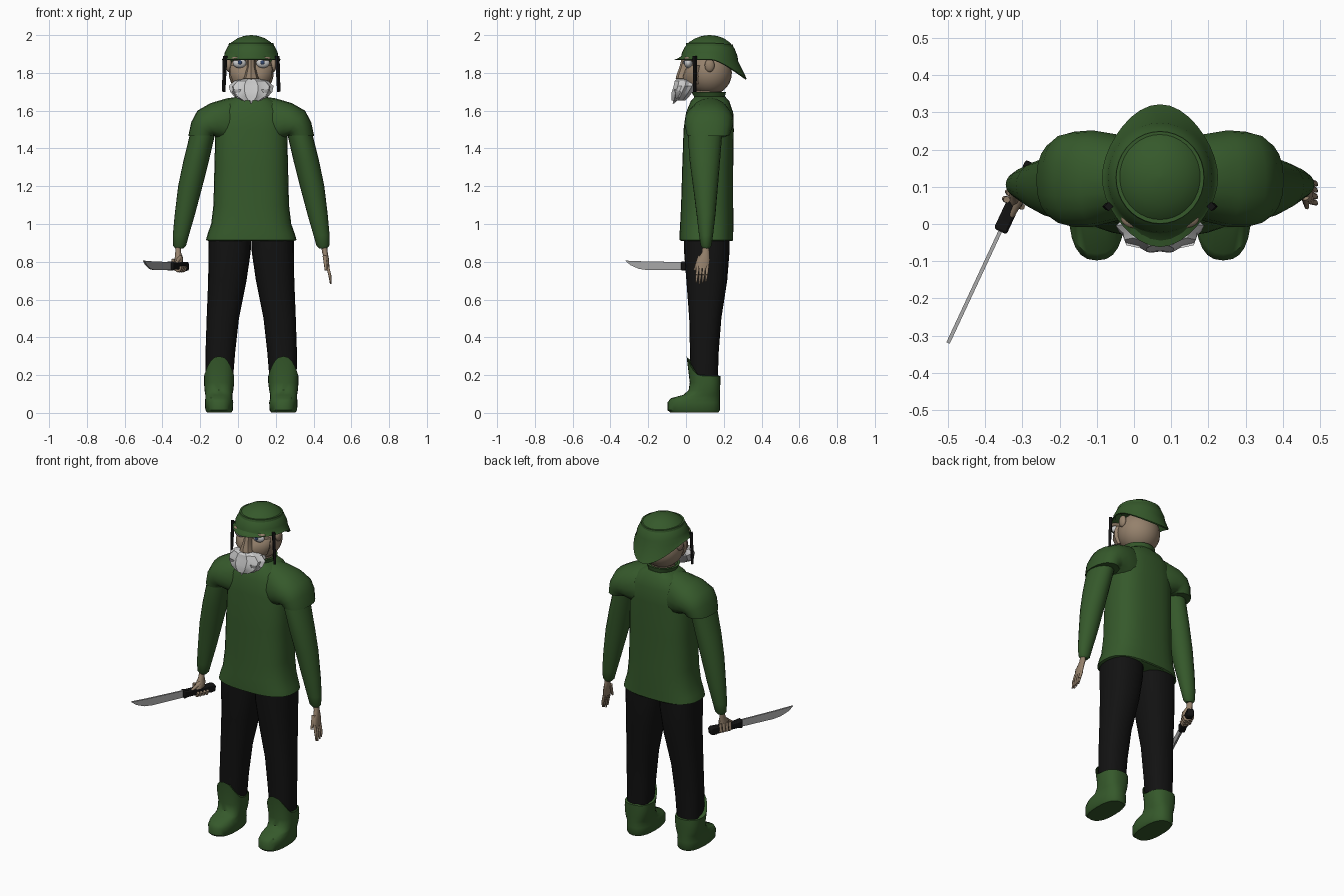
import bpy, bmesh, math
from mathutils import Vector

CX = 0.07  # the body's centre line


def material(name, rgb):
    m = bpy.data.materials.new(name)
    m.diffuse_color = (*rgb, 1)
    return m


GREEN = material("green_cloth", (0.036, 0.1, 0.024))
BLACK = material("black", (0.006, 0.006, 0.006))
SKIN = material("skin", (0.3, 0.22, 0.15))
WHITE = material("white", (0.85, 0.85, 0.85))
BLUE = material("iris", (0.03, 0.06, 0.15))
STEEL = material("steel", (0.4, 0.4, 0.4))


def finish(name, bm, mat, angle=40):
    bmesh.ops.recalc_face_normals(bm, faces=bm.faces)
    me = bpy.data.meshes.new(name)
    bm.to_mesh(me)
    bm.free()
    me.materials.append(mat)
    me.polygons.foreach_set("use_smooth", [True] * len(me.polygons))
    me.set_sharp_from_angle(angle=math.radians(angle))
    ob = bpy.data.objects.new(name, me)
    bpy.context.collection.objects.link(ob)
    return ob


def skin(name, rows, mat, caps=(True, True), angle=40):
    """Bridge closed rows of points into a tube."""
    bm = bmesh.new()
    vs = [[bm.verts.new(p) for p in row] for row in rows]
    n = len(rows[0])
    for a, b in zip(vs, vs[1:]):
        for i in range(n):
            j = (i + 1) % n
            bm.faces.new((a[i], a[j], b[j], b[i]))
    if caps[0]:
        bm.faces.new(vs[0])
    if caps[1]:
        bm.faces.new(vs[-1])
    return finish(name, bm, mat, angle)


def loft(name, rings, mat, side=1, n=20, p=1.0, flute=0, angle=40, peak=0):
    """Each ring: inner (dx, z), outer (dx, z), y centre, y radius."""
    rows = []
    for k, (xa, za, xb, zb, yc, ry) in enumerate(rings):
        row = []
        for i in range(n):
            a = math.tau * i / n
            c, s = math.cos(a), math.sin(a)
            c, s = (math.copysign(abs(v) ** p, v) for v in (c, s))
            f = 1 + flute * (-1) ** i
            x = (xa + xb) / 2 + (xb - xa) / 2 * c * f
            z = (za + zb) / 2 + (zb - za) / 2 * c
            if k == len(rings) - 1:
                z += peak * max(0, -s) ** 2.5
            row.append((CX + side * x, yc + ry * s * f, z))
        rows.append(row)
    return skin(name, rows, mat, angle=angle)


def column(name, rings, mat, **kw):
    """Loft centred on the body: half width, z, y centre, y radius."""
    return loft(name, [(-w, z, w, z, yc, ry) for w, z, yc, ry in rings], mat, **kw)


def rod(name, a, b, ra, rb, mat, n=8):
    a, b = Vector(a), Vector(b)
    q = (b - a).to_track_quat('Z', 'Y')
    rows = [[o + q @ Vector((r * math.cos(math.tau * i / n), r * math.sin(math.tau * i / n), 0))
             for i in range(n)] for o, r in ((a, ra), (b, rb))]
    return skin(name, rows, mat, angle=60)


def ball(name, loc, size, mat):
    bm = bmesh.new()
    bmesh.ops.create_uvsphere(bm, u_segments=24, v_segments=14, radius=1)
    for v in bm.verts:
        v.co = Vector(loc) + Vector([c * s for c, s in zip(v.co, size)])
    return finish(name, bm, mat, 60)


# Shirt, collar, neck
column("shirt", [(.225, .91, .11, .135), (.24, .915, .108, .142), (.23, .95, .108, .142),
                 (.212, 1.0, .11, .141), (.2, 1.1, .112, .138), (.195, 1.3, .115, .135),
                 (.19, 1.5, .12, .133), (.175, 1.59, .125, .125), (.125, 1.65, .127, .102),
                 (.08, 1.675, .127, .08)], GREEN, n=28, p=.75)
column("collar", [(.07, 1.64, .125, .075), (.08, 1.67, .125, .08), (.095, 1.70, .12, .092),
                  (.08, 1.70, .12, .078), (.07, 1.67, .12, .07)], GREEN)
column("neck", [(.065, 1.62, .12, .065), (.068, 1.76, .12, .068)], SKIN)

for s, tag in ((-1, "right"), (1, "left")):
    # Shoulder and sleeve
    loft(tag + "_shoulder", [(.0, 1.42, .06, 1.675, .127, .085), (.09, 1.42, .13, 1.665, .125, .115),
                             (.15, 1.44, .215, 1.64, .122, .13), (.18, 1.455, .285, 1.60, .12, .128),
                             (.188, 1.465, .317, 1.54, .12, .122), (.188, 1.468, .333, 1.467, .118, .112)],
         GREEN, s, p=.9)
    loft(tag + "_sleeve", [(.18, 1.53, .31, 1.53, .105, .09), (.195, 1.46, .328, 1.46, .1, .09),
                           (.225, 1.33, .36, 1.33, .1, .08), (.258, 1.2, .387, 1.2, .103, .066),
                           (.298, 1.05, .405, 1.05, .106, .05), (.33, .94, .415, .94, .106, .037),
                           (.345, .885, .413, .885, .106, .028), (.36, .87, .402, .87, .106, .018)], GREEN, s)
    # Trouser leg
    loft(tag + "_trouser_leg", [(.0, .93, .225, .93, .11, .122), (.003, .85, .226, .85, .11, .12),
                                (.025, .7, .228, .7, .11, .108), (.065, .5, .236, .5, .102, .085),
                                (.085, .32, .242, .32, .097, .076), (.1, .14, .24, .14, .097, .07)],
         BLACK, s, p=.85)
    # Boot with raised front flap
    loft(tag + "_boot", [(x1, z, x2, z, (y1 + y2) / 2, (y2 - y1) / 2) for x1, x2, z, y1, y2 in (
        (.105, .235, .003, -.085, .172), (.097, .243, .015, -.098, .18), (.095, .245, .055, -.098, .18),
        (.1, .243, .078, -.08, .18), (.1, .243, .095, -.015, .18), (.095, .247, .12, .014, .18),
        (.09, .25, .16, .02, .182), (.09, .25, .195, .003, .182))], GREEN, s, n=24, p=.8, peak=.105)
    # Chin strap, ear, eye
    rod(tag + "_strap", (CX + s * .138, .047, 1.89), (CX + s * .146, .047, 1.70), .012, .009, BLACK, 4)
    ball(tag + "_ear", (CX + s * .118, .125, 1.84), (.016, .026, .035), SKIN)
    ball(tag + "_eye", (CX + s * .062, .012, 1.853), (.036, .022, .027), WHITE)
    ball(tag + "_iris", (CX + s * .06, -.008, 1.855), (.011, .006, .011), BLUE)
    ball(tag + "_eyelid", (CX + s * .063, .016, 1.875), (.042, .028, .014), SKIN)

# Head and face
ball("head", (CX, .125, 1.80), (.119, .118, .118), SKIN)
column("cheeks", [(.09, 1.74, .05, .06), (.108, 1.78, .045, .068), (.112, 1.82, .05, .055),
                  (.108, 1.84, .06, .045)], SKIN, n=12)
column("nose", [(.022, 1.755, -.005, .03), (.042, 1.77, -.012, .043), (.034, 1.79, -.01, .04),
                (.022, 1.83, -.0, .035), (.022, 1.875, .012, .035)], SKIN, n=8)

# Beard with pointed tufts
column("beard", [(.05, 1.767, -.0, .05), (.085, 1.757, -.0, .06), (.112, 1.73, -.005, .06),
                 (.105, 1.70, -.02, .055), (.085, 1.675, -.03, .046), (.05, 1.655, -.04, .036)],
       WHITE, n=20, flute=.06, angle=25)
for i, z in zip(range(-2, 3), (1.665, 1.65, 1.637, 1.65, 1.665)):
    x = CX + i * .036
    rod("beard_tuft", (x * .95 + CX * .05, -.035, 1.70), (x, -.068 + .008 * abs(i), z), .034, .003, WHITE, 6)

# Helmet: dome flaring into a brim that drops at the back
N = 36
rows = []
for t in (2, 15, 30, 45, 60, 75, 88):
    r, h = math.sin(math.radians(t)), math.cos(math.radians(t))
    row = []
    for i in range(N):
        c, s = math.cos(math.tau * i / N), math.sin(math.tau * i / N)
        back = max(0, s) ** 2
        row.append((CX + .145 * r * c, .125 + .152 * r * s, 1.875 + .125 * h - .02 * back * r ** 6))
    rows.append(row)
for k, up in ((1, 0), (.96, -.003)):
    row = []
    for i in range(N):
        c, s = math.cos(math.tau * i / N), math.sin(math.tau * i / N)
        back, front = max(0, s) ** 1.8, max(0, -s) ** 3
        row.append((CX + .156 * c * k, .125 + (.155 + .042 * back + .032 * front) * s * k,
                    1.872 - .104 * back + up))
    rows.append(row)
rows.append([(CX + (x - CX) * .88, .125 + (y - .125) * .88, z + .02) for x, y, z in rows[6]])
rows.append([(CX + (x - CX) * .94, .125 + (y - .125) * .94, z + .02) for x, y, z in rows[4]])
skin("helmet", rows, GREEN, angle=50)

# Open left hand
loft("left_palm", [(.37, .89, .402, .89, .105, .017), (.375, .85, .405, .85, .104, .02),
                   (.388, .81, .412, .81, .092, .034), (.396, .765, .414, .765, .086, .034)], SKIN, n=12)
for i in range(4):
    y = .062 + i * .017
    rod("left_finger", (CX + .404, y, .775), (CX + .416, y - .004, .73), .0085, .008, SKIN)
    rod("left_fingertip", (CX + .416, y - .004, .73), (CX + .421, y - .008, .682 + .007 * abs(i - 1)),
        .008, .004, SKIN)
rod("left_thumb", (CX + .39, .075, .83), (CX + .395, .045, .755), .012, .006, SKIN)

# Knife, laid along its own axis
JOIN = Vector((-.36, -.02, 0))
D = (Vector((-.50, -.32, 0)) - JOIN).normalized()
ACROSS = Vector((D.y, -D.x, 0))


def slab(name, profile, half, mat):
    """Extrude an (along, z) outline sideways across the knife."""
    rows = [[JOIN + D * u + Vector((0, 0, z)) + ACROSS * w for u, z in profile] for w in (-half, half)]
    return skin(name, rows, mat, angle=30)


slab("knife_blade", [(-.02, .757), (.2, .756), (.25, .762), (.3, .782), (.331, .806), (.22, .802), (-.02, .798)],
     .005, STEEL)
handle = slab("knife_handle", [(.0, .752), (-.03, .758), (-.15, .758), (-.17, .75), (-.2, .754), (-.205, .785),
                               (-.195, .8), (-.14, .797), (-.03, .797), (.0, .804)], .019, BLACK)
bev = handle.modifiers.new("bevel", 'BEVEL')
bev.width, bev.segments = .007, 2

# Right hand gripping the knife
loft("right_palm", [(.37, .89, .402, .89, .105, .017), (.372, .85, .402, .85, .1, .02),
                    (.36, .82, .405, .82, .085, .036), (.362, .795, .408, .795, .08, .04)], SKIN, -1, n=12)
for i in range(4):
    o = JOIN + D * (-.145 + i * .02)
    a = [o + ACROSS * w + Vector((0, 0, z)) for w, z in ((.02, .815), (.026, .77), (-.012, .75), (-.026, .775))]
    b = [o - ACROSS * .0 + (p - o).reflect(ACROSS) for p in a] if D.y > 0 else a
    for p, q in zip(b, b[1:]):
        rod("right_finger", p, q, .009, .008, SKIN)
rod("right_thumb", (-.305, .07, .825), (-.33, .02, .79), .012, .007, SKIN)
